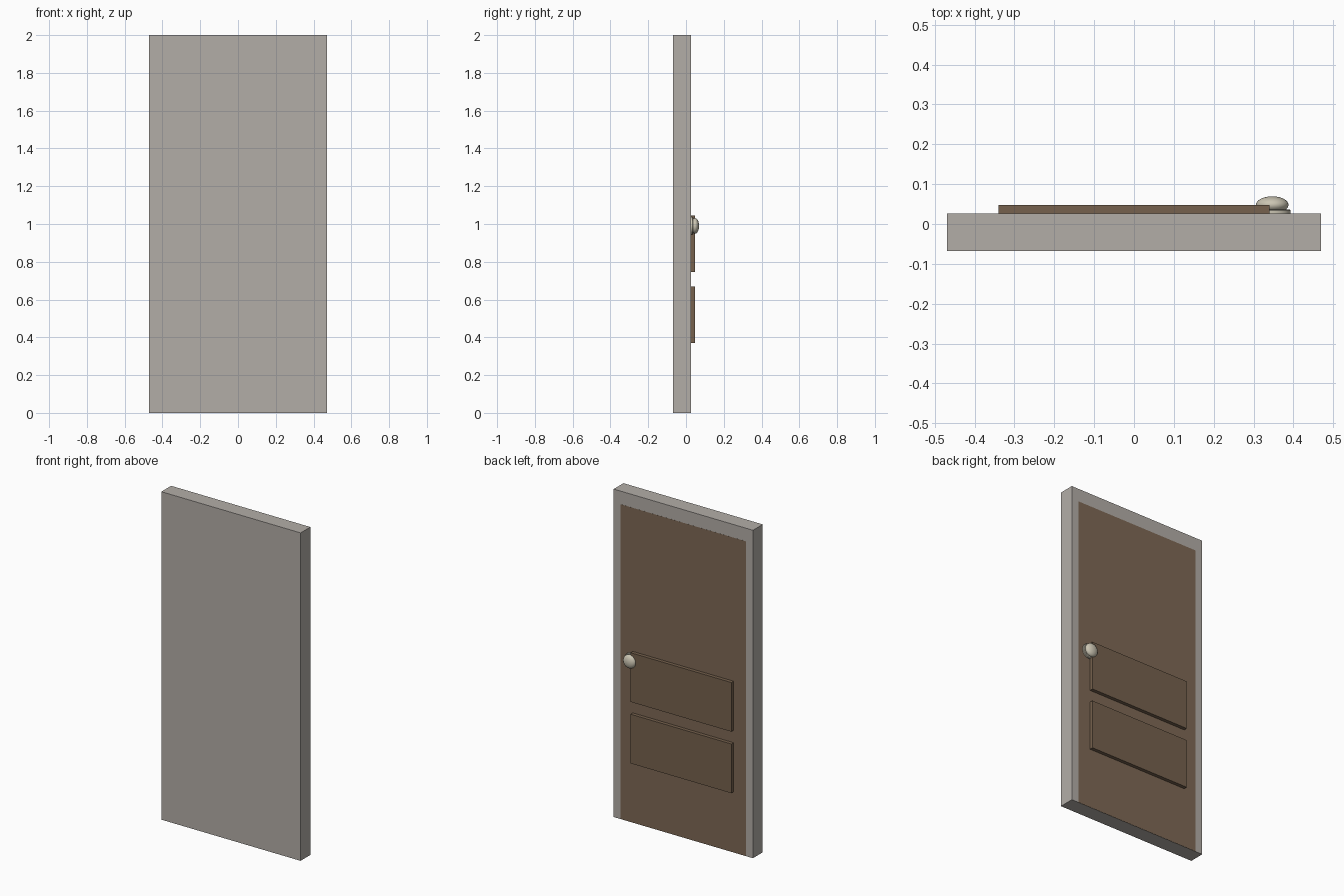
import bpy, bmesh, math
from mathutils import Matrix

if "Cube" in bpy.data.objects:
    bpy.data.objects.remove(bpy.data.objects["Cube"])


def material(name, rgb):
    m = bpy.data.materials.new(name)
    m.diffuse_color = (*rgb, 1)
    m.use_nodes = True
    m.node_tree.nodes["Principled BSDF"].inputs["Base Color"].default_value = m.diffuse_color
    return m


GREY = material("warm_grey_paint", (0.45, 0.42, 0.39))
BROWN = material("brown_wood", (0.21, 0.14, 0.09))
DARK = material("panel_wood", (0.18, 0.12, 0.075))
METAL = material("pale_metal", (0.60, 0.56, 0.45))


def add_object(name, bm, mat):
    bmesh.ops.recalc_face_normals(bm, faces=bm.faces)
    me = bpy.data.meshes.new(name)
    bm.to_mesh(me)
    bm.free()
    me.materials.append(mat)
    ob = bpy.data.objects.new(name, me)
    bpy.context.collection.objects.link(ob)
    return ob


def box(name, x, y, z, mat):
    bm = bmesh.new()
    bmesh.ops.create_cube(bm, size=1)
    for v in bm.verts:
        for i, (lo, hi) in enumerate((x, y, z)):
            v.co[i] = hi if v.co[i] > 0 else lo
    return add_object(name, bm, mat)


def lathe_y(name, profile, centre, mat, segments=32):
    # spin (radius, y) points around an axis parallel to y
    bm = bmesh.new()
    verts = [bm.verts.new((r, y, 0)) for r, y in profile]
    edges = [bm.edges.new(p) for p in zip(verts, verts[1:])]
    bmesh.ops.spin(bm, geom=verts + edges, cent=(0, 0, 0), axis=(0, 1, 0),
                   angle=2 * math.pi, steps=segments)
    bmesh.ops.remove_doubles(bm, verts=bm.verts, dist=1e-5)
    bmesh.ops.translate(bm, verts=bm.verts, vec=(centre[0], 0, centre[1]))
    ob = add_object(name, bm, mat)
    bpy.context.view_layer.objects.active = ob
    ob.select_set(True)
    bpy.ops.object.shade_smooth_by_angle(angle=math.radians(35))
    ob.select_set(False)
    return ob


FACE = 0.026  # door face in y

# frame slab and the door leaf set flush into its face
box("door_frame", (-0.47, 0.47), (-0.068, FACE), (0, 2), GREY)
box("door_leaf", (-0.422, 0.422), (FACE - 0.004, FACE + 0.0005), (0.0005, 1.92), BROWN)

# two raised panels
for name, z in (("lower_panel", 0.37), ("upper_panel", 0.745)):
    box(name, (-0.34, 0.34), (FACE - 0.004, 0.048), (z, z + 0.3), DARK)

# stepped rosette and flattened round knob
KNOB = (0.347, 0.99)
lathe_y("knob_rosette", [(0, FACE - 0.002), (0.046, FACE - 0.002), (0.046, 0.034),
                         (0.043, 0.037), (0, 0.037)], KNOB, METAL)
N = 12
arc = [(0.041 * math.sin(math.pi * i / N), 0.048 - 0.0215 * math.cos(math.pi * i / N))
       for i in range(N + 1)]
lathe_y("door_knob", arc, KNOB, METAL)
